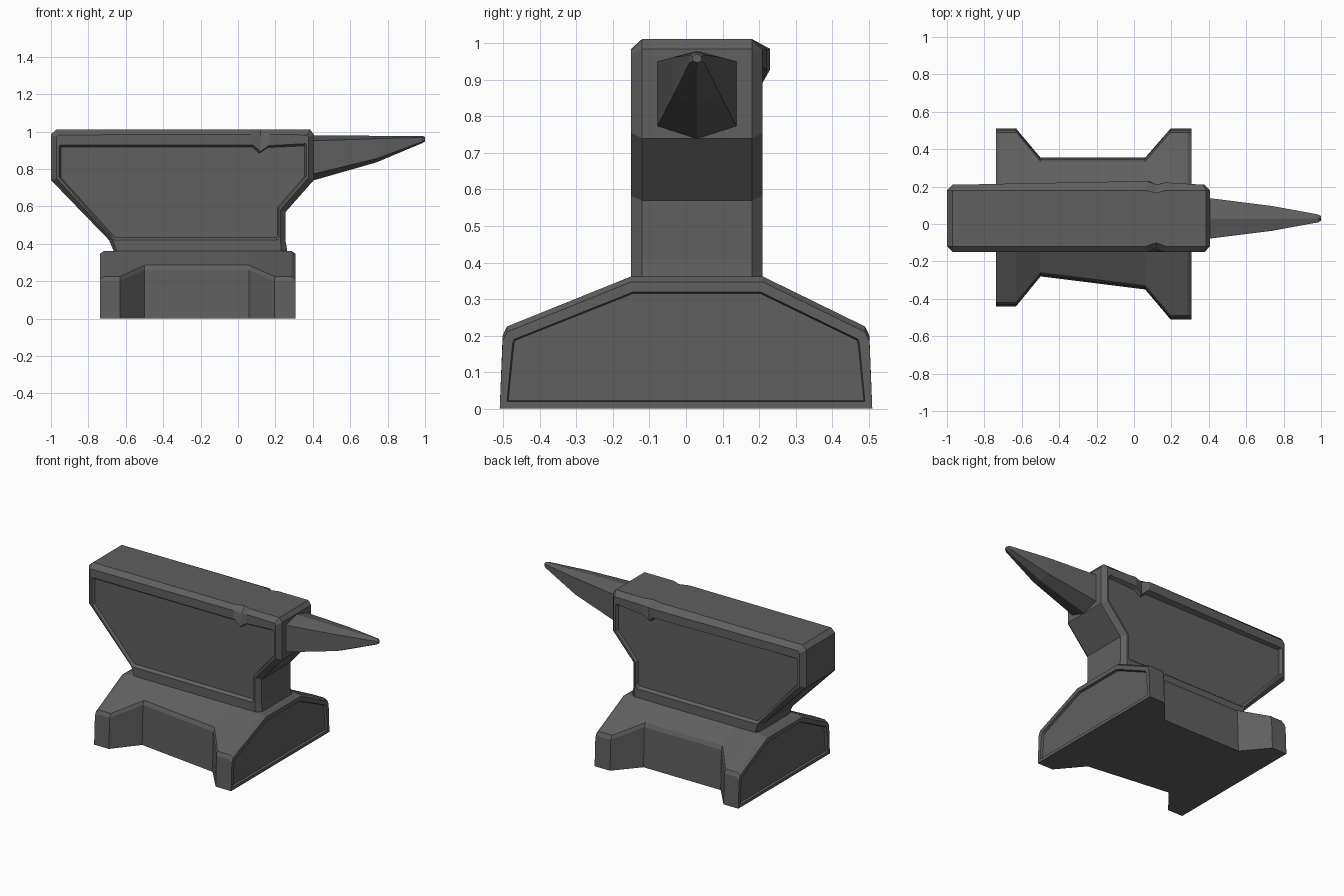
import bpy, bmesh

if "Cube" in bpy.data.objects:
    bpy.data.objects.remove(bpy.data.objects["Cube"])

iron = bpy.data.materials.new("dark iron")
iron.diffuse_color = (0.115, 0.115, 0.115, 1)
iron.use_nodes = True
iron.node_tree.nodes["Principled BSDF"].inputs["Base Color"].default_value = iron.diffuse_color


def loft(name, rings, inset_caps=None):
    """Skin equal-length rings of points and cap both ends (optionally with recessed panels)."""
    bm = bmesh.new()
    rows = [[bm.verts.new(p) for p in ring] for ring in rings]
    n = len(rows[0])
    for a, b in zip(rows, rows[1:]):
        for i in range(n):
            j = (i + 1) % n
            bm.faces.new((a[i], a[j], b[j], b[i]))
    caps = [bm.faces.new(rows[0]), bm.faces.new(rows[-1])]
    bmesh.ops.recalc_face_normals(bm, faces=bm.faces[:])
    if inset_caps:
        rim, depth = inset_caps
        bmesh.ops.inset_individual(bm, faces=caps, thickness=rim)
        bmesh.ops.inset_individual(bm, faces=caps, thickness=0.004, depth=-depth)
    mesh = bpy.data.meshes.new(name)
    bm.to_mesh(mesh)
    bm.free()
    mesh.materials.append(iron)
    ob = bpy.data.objects.new(name, mesh)
    bpy.context.collection.objects.link(ob)
    return ob


# Body: silhouette, chamfered side rim and recessed side panel, all in x, z
outline = [(-.66, .35), (-.69, .42), (-1, .74), (-1, .985), (-.97, 1.012), (.06, 1.012),
           (.12, 1.012), (.17, 1.012), (.385, 1.012), (.405, .985), (.405, .74),
           (.255, .57), (.255, .41), (.265, .35)]
side = [(-.645, .35), (-.67, .42), (-.97, .75), (-.97, .97), (-.96, .982), (.07, .985),
        (.12, .975), (.17, .985), (.37, .982), (.378, .97), (.378, .755),
        (.228, .583), (.228, .41), (.232, .35)]
panel = [(-.66, .42), (-.675, .432), (-.957, .757), (-.957, .92), (-.95, .928), (.08, .928),
         (.12, .893), (.165, .925), (.36, .935), (.366, .925), (.366, .763),
         (.218, .59), (.218, .432), (.21, .42)]
pc = (-.25, .70)
floor = [(pc[0] + (x - pc[0]) * .985, pc[1] + (z - pc[1]) * .95) for x, z in panel]

# The chipped spot bulges on the back and is dented on both sides
back_wear = {5: .02, 6: .0, 7: .012}
front_wear = {6: .02}


def ring(points, y, wear={}):
    return [(x, y + wear.get(i, 0), z) for i, (x, z) in enumerate(points)]


loft("anvil_body", [
    ring(floor, -.133), ring(panel, -.15), ring(side, -.15, front_wear),
    ring(outline, -.12, front_wear), ring(outline, .18, {6: -.015}),
    ring(side, .21, back_wear), ring(panel, .21, back_wear), ring(floor, .193)])

# Horn: six-sided sections shrinking towards the tip
horn = []
for x, half, low, low_side, high_side, top in [
        (.39, .11, .735, .77, .95, .98), (.74, .066, .835, .855, .962, .977),
        (.985, .021, .938, .946, .968, .977), (1.0, .012, .947, .952, .964, .971)]:
    y = .03
    horn.append([(x, y, low), (x, y + half, low_side), (x, y + half, high_side),
                 (x, y, top), (x, y - half, high_side), (x, y - half, low_side)])
loft("horn", horn)

# Base: roof-shaped sections along x, wide at the feet and narrow at the waist
base = []
for x, front, back, shoulder, drop in [
        (-.737, -.44, .51, .225, .015), (-.715, -.44, .51, .225, 0), (-.63, -.44, .51, .225, 0),
        (-.5, -.28, .355, .285, 0), (.06, -.35, .355, .285, 0), (.195, -.51, .51, .225, 0),
        (.285, -.51, .51, .225, 0), (.307, -.51, .51, .225, .015)]:
    s = shoulder - drop
    base.append([(x, y, z) for y, z in [
        (front, 0), (front + .008, s - .025), (front + .02, s), (-.15, .362 - drop),
        (.21, .362 - drop), (back - .02, s), (back - .008, s - .025), (back, 0)]])
loft("base", base, inset_caps=(.028, .015))
